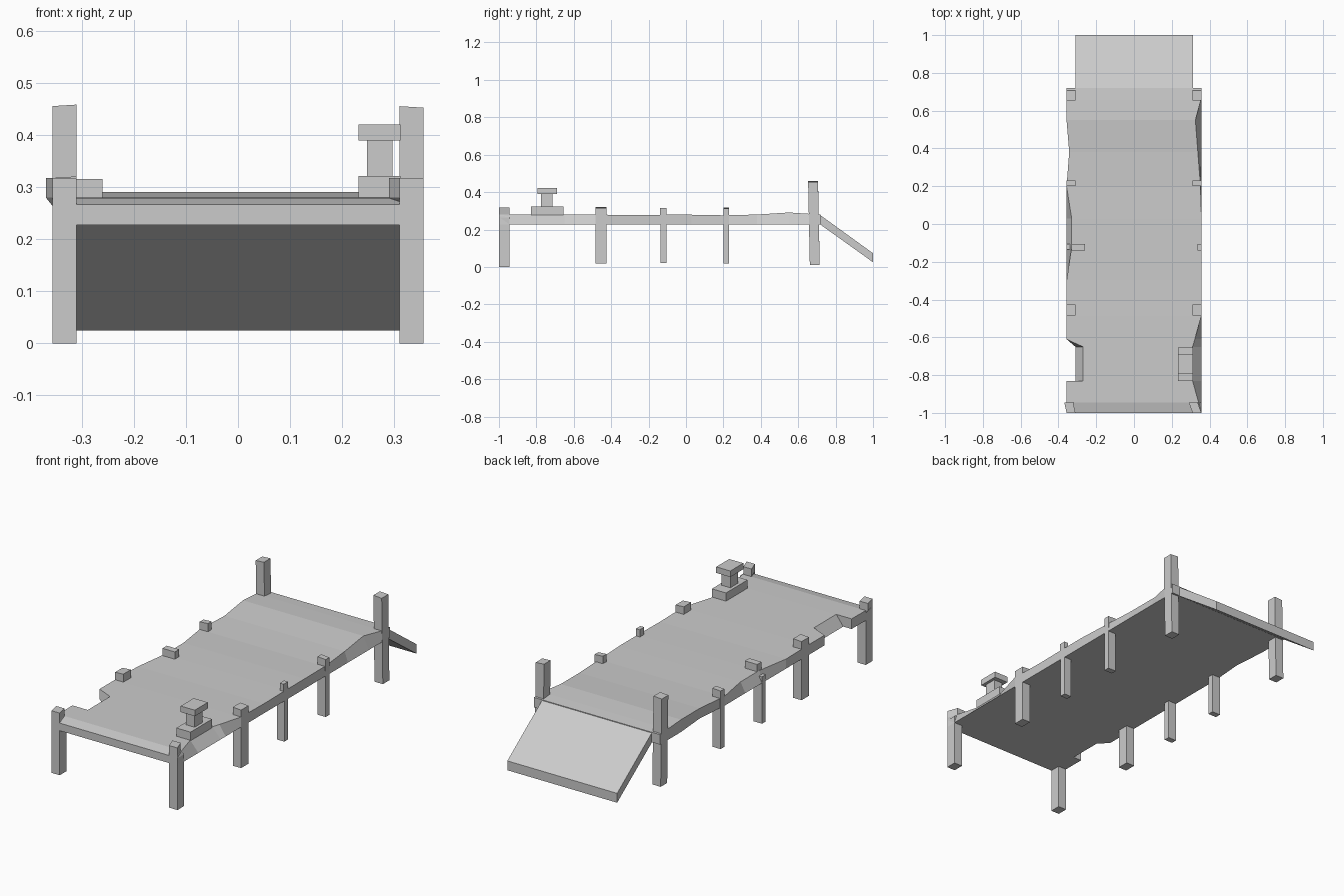
import bpy, bmesh

if "Cube" in bpy.data.objects:
    bpy.data.objects.remove(bpy.data.objects["Cube"])


def make_object(name, verts, faces):
    mesh = bpy.data.meshes.new(name)
    mesh.from_pydata(verts, [], faces)
    bm = bmesh.new()
    bm.from_mesh(mesh)
    bmesh.ops.remove_doubles(bm, verts=bm.verts, dist=1e-5)
    bmesh.ops.recalc_face_normals(bm, faces=bm.faces)
    bm.to_mesh(mesh)
    bm.free()
    obj = bpy.data.objects.new(name, mesh)
    bpy.context.collection.objects.link(obj)
    return obj


def loft(name, rings):
    """Skin a list of four-point rings and cap both ends."""
    verts = [p for ring in rings for p in ring]
    faces = [(0, 1, 2, 3), tuple(len(verts) - 4 + i for i in range(4))]
    for r in range(len(rings) - 1):
        for i in range(4):
            j = (i + 1) % 4
            faces.append((r * 4 + i, r * 4 + j, r * 4 + 4 + j, r * 4 + 4 + i))
    return make_object(name, verts, faces)


def level(x0, x1, y0, y1, z, skew=0, tilt=0):
    """Horizontal ring; skew slides the back edge, tilt raises the x1 side."""
    return [(x0, y0, z), (x1, y0, z + tilt),
            (x1 + skew, y1, z + tilt), (x0 + skew, y1, z)]


def box(name, x0, x1, y0, y1, z0, z1):
    return loft(name, [level(x0, x1, y0, y1, z0), level(x0, x1, y0, y1, z1)])


# Worn deck: y, left top, left bottom, right top, right bottom, top height
stations = [
    (-1.00, -.357, -.357, .357, .357, .267),
    (-0.945, -.357, -.357, .342, .357, .279),
    (-0.83, -.357, -.357, .31, .357, .28),
    (-0.83, -.27, -.31, .31, .357, .28),
    (-0.65, -.27, -.31, .31, .357, .28),
    (-0.61, -.357, -.357, .322, .357, .28),
    (-0.485, -.357, -.357, .357, .357, .28),
    (-0.30, -.357, -.357, .357, .357, .277),
    (-0.12, -.33, -.357, .357, .357, .279),
    (0.03, -.33, -.357, .357, .357, .279),
    (0.20, -.357, -.357, .352, .357, .276),
    (0.38, -.343, -.343, .338, .357, .28),
    (0.55, -.357, -.357, .325, .357, .291),
    (0.66, -.357, -.357, .355, .357, .284),
    (0.72, -.357, -.357, .357, .357, .279),
]
loft("deck", [[(tl, y, z), (tr, y, z), (br, y, .228), (bl, y, .228)]
              for y, tl, bl, tr, br, z in stations])

# Sloping ramp at the back
loft("ramp", [[(x, .715, .279), (x, 1, .073), (x, 1, .025), (x, .715, .229)]
              for x in (-.31, .312)])

# Plain support posts in left and right pairs: y range, foot and top heights
for name, y0, y1, z0, z1, lean in [("front_middle_post", -.485, -.425, .018, .318, 0),
                                   ("rear_middle_post", .20, .23, .018, .315, 0),
                                   ("tall_rear_post", .662, .715, .01, .456, -.009)]:
    for side, x0, x1, tilt in (("left", -.357, -.31, .003), ("right", .31, .357, -.003)):
        loft(f"{name}_{side}", [level(x0, x1, y0, y1, z0),
                                level(x0, x1, y0 + lean, y1 + lean, z1, 0, tilt)])

# Front corner posts with twisted tops
for side, x0, x1, skew in (("left", -.357, -.31, -.012), ("right", .31, .357, -.02)):
    loft(f"front_corner_post_{side}", [level(x0, x1, -1, -.945, 0),
                                       level(x0, x1, -1, -.945, .265),
                                       level(x0, x1, -1, -.945, .28, skew),
                                       level(x0, x1, -1, -.945, .318, skew)])

# Centre posts with shifted heads above the deck
for side, x0, x1, h0, h1 in (("left", -.357, -.31, -.33, -.26),
                             ("right", .315, .357, .335, .357)):
    box(f"centre_post_{side}", x0, x1, -.135, -.105, .02, .26)
    box(f"centre_post_head_{side}", h0, h1, -.14, -.105, .25, .316)

# Mooring bollard
box("bollard_base", .232, .312, -.83, -.655, .265, .322)
box("bollard_stem", .248, .297, -.775, -.713, .322, .39)
box("bollard_cap", .232, .312, -.795, -.69, .39, .421)
